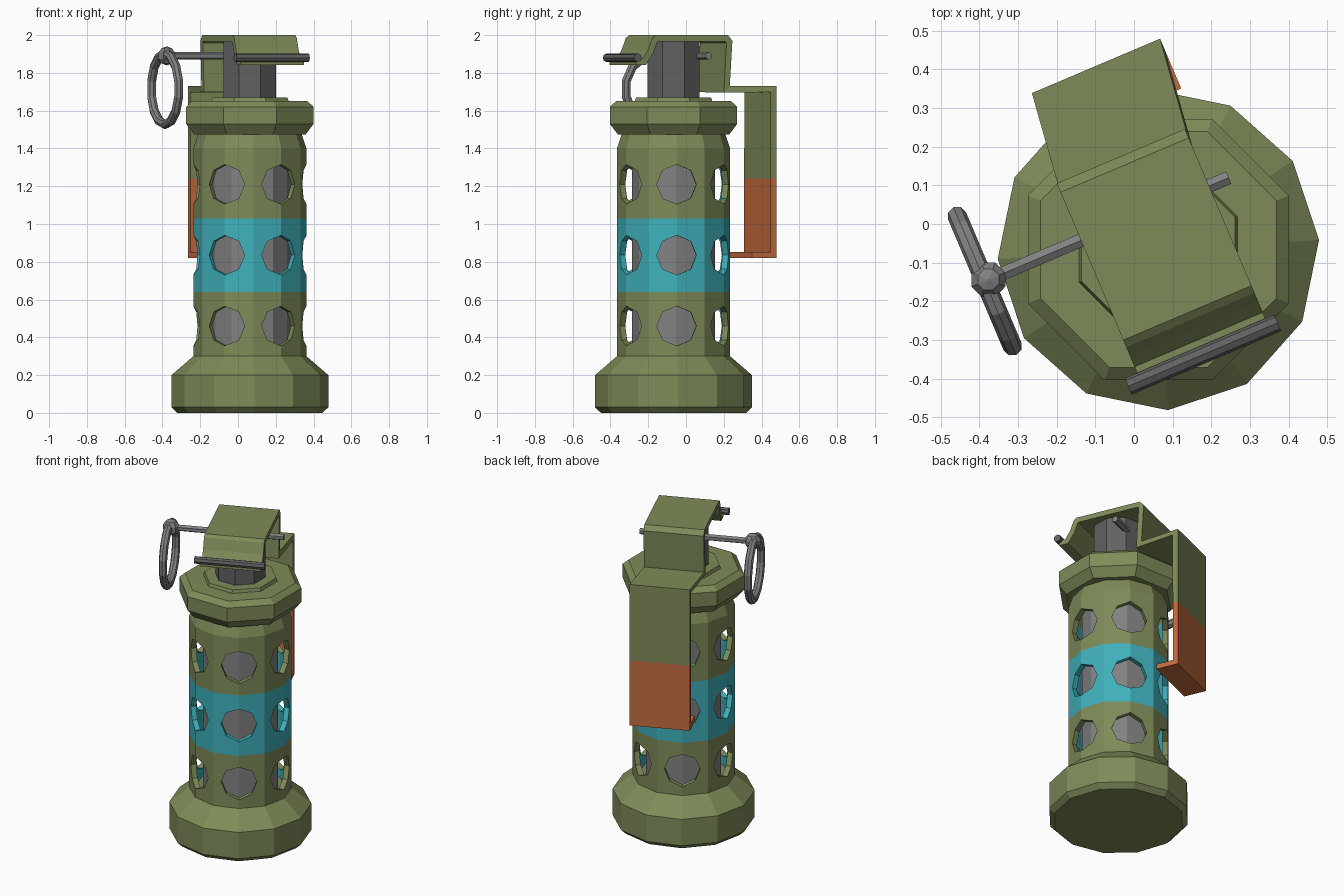
import bpy, bmesh
from math import sin, cos, pi, radians
from mathutils import Matrix, Vector

if "Cube" in bpy.data.objects:
    bpy.data.objects.remove(bpy.data.objects["Cube"])

C = Vector((0.063, -0.066, 0))                      # axis of the canister
LEVER = Matrix.Translation(C) @ Matrix.Rotation(radians(23), 4, 'Z')


def material(name, rgb):
    m = bpy.data.materials.new(name)
    m.diffuse_color = (*rgb, 1)
    m.use_nodes = True
    m.node_tree.nodes["Principled BSDF"].inputs["Base Color"].default_value = m.diffuse_color
    return m


green = material("olive", (0.21, 0.26, 0.10))
teal = material("teal", (0.05, 0.44, 0.50))
orange = material("orange", (0.55, 0.15, 0.05))
steel = material("steel", (0.22, 0.22, 0.22))
dark = material("dark_steel", (0.12, 0.12, 0.12))


def finish(name, bm, matrix, mats=()):
    bmesh.ops.recalc_face_normals(bm, faces=bm.faces)
    me = bpy.data.meshes.new(name)
    bm.to_mesh(me)
    bm.free()
    ob = bpy.data.objects.new(name, me)
    bpy.context.collection.objects.link(ob)
    ob.matrix_world = matrix
    for m in mats:
        me.materials.append(m)
    return ob


def lathe(name, profile, n, turn, mats=(), loop=False):
    """Turned part: (radius, z) profile, either capped or a closed loop."""
    bm = bmesh.new()
    rings = [[bm.verts.new((r * cos(radians(turn) + 2 * pi * i / n),
                            r * sin(radians(turn) + 2 * pi * i / n), z))
              for i in range(n)] for r, z in profile]
    pairs = list(zip(rings, rings[1:]))
    if loop:
        pairs.append((rings[-1], rings[0]))
    else:
        bm.faces.new(rings[0])
        bm.faces.new(rings[-1])
    for a, b in pairs:
        for i in range(n):
            j = (i + 1) % n
            bm.faces.new((a[i], a[j], b[j], b[i]))
    return finish(name, bm, Matrix.Translation(C), mats)


def rod(name, a, b, radius, mat, n=8):
    """Straight rod between two points in the lever frame."""
    a, b = Vector(a), Vector(b)
    bm = bmesh.new()
    rot = (b - a).to_track_quat('Z', 'Y').to_matrix().to_4x4()
    bmesh.ops.create_cone(bm, cap_ends=True, segments=n, radius1=radius, radius2=radius,
                          depth=(b - a).length,
                          matrix=Matrix.Translation((a + b) / 2) @ rot)
    return finish(name, bm, LEVER, [mat])


# Base, collar, neck and inner charge
lathe("base", [(0.385, 0), (0.416, 0.03), (0.416, 0.2), (0.30, 0.3)], 12, 3.4, [green])
lathe("collar", [(0.32, 1.475), (0.365, 1.53), (0.365, 1.62), (0.33, 1.65)], 8, 22.5, [green])
lathe("collar_step", [(0.225, 1.64), (0.215, 1.67)], 8, 22.5, [green])
lathe("neck", [(0.15, 1.66), (0.15, 1.975)], 8, 22.5, [dark])
lathe("inner_charge", [(0.22, 0.25), (0.22, 1.5)], 12, 3.4, [steel])

# Perforated tube
tube = lathe("tube", [(0.30, 0.28), (0.30, 0.64), (0.30, 1.03), (0.30, 1.40), (0.27, 1.49),
                      (0.24, 1.49), (0.265, 1.38), (0.265, 0.28)], 12, 3.4,
             [green, teal], loop=True)
bm = bmesh.new()
for z in (0.46, 0.835, 1.21):
    for k in range(6):
        m = (Matrix.Rotation(radians(3.4 + 60 * k), 4, 'Z') @ Matrix.Translation((0.31, 0, z))
             @ Matrix.Rotation(pi / 2, 4, 'Y'))
        bmesh.ops.create_cone(bm, cap_ends=True, segments=8, radius1=0.105, radius2=0.105,
                              depth=0.18, matrix=m)
cutter = finish("hole_cutter", bm, Matrix.Translation(C), [green])
cutter.hide_render = True
cutter.hide_viewport = False
mod = tube.modifiers.new("holes", 'BOOLEAN')
mod.operation, mod.solver, mod.object = 'DIFFERENCE', 'EXACT', cutter
bpy.context.view_layer.update()
bpy.context.view_layer.objects.active = tube
bpy.ops.object.modifier_apply(modifier=mod.name)
bpy.data.objects.remove(cutter)
for p in tube.data.polygons:                        # coloured middle band
    p.material_index = 1 if 0.64 < p.center.z < 1.03 else 0

# Safety lever: folded strip (back, height, sideways shift)
path = [(-0.295, 1.875, 0), (-0.255, 1.875, 0), (-0.225, 1.92, 0), (-0.20, 1.985, 0),
        (-0.18, 2.0, 0), (0.235, 2.0, 0), (0.26, 1.97, 0), (0.245, 1.73, 0),
        (0.50, 1.73, 0.032), (0.50, 1.24, 0.032), (0.50, 0.82, 0.032), (0.36, 0.82, 0.032)]
bm = bmesh.new()
rows = [[bm.verts.new((s + side, v, z)) for side in (-0.175, 0.185)] for v, z, s in path]
for i, (a, b) in enumerate(zip(rows, rows[1:])):
    f = bm.faces.new((a[0], a[1], b[1], b[0]))
    f.material_index = 1 if i >= 9 else 0
me = bpy.data.meshes.new("safety_lever")
bm.to_mesh(me)
bm.free()
lever = bpy.data.objects.new("safety_lever", me)
bpy.context.collection.objects.link(lever)
lever.matrix_world = LEVER
for m in (green, orange):
    me.materials.append(m)
solid = lever.modifiers.new("sheet", 'SOLIDIFY')
solid.thickness, solid.offset, solid.use_even_offset = 0.033, -1, True

# Hinge rod, pull pin, knob and ring
rod("hinge_rod", (-0.21, -0.295, 1.88), (0.21, -0.295, 1.88), 0.023, dark)
rod("pull_pin", (-0.44, 0.1, 1.89), (0.24, 0.1, 1.89), 0.02, steel, 6)
bm = bmesh.new()
bmesh.ops.create_uvsphere(bm, u_segments=8, v_segments=5, radius=0.05,
                          matrix=Matrix.Translation((-0.435, 0.1, 1.89)))
finish("pin_knob", bm, LEVER, [steel])

bpy.ops.mesh.primitive_torus_add(major_segments=14, minor_segments=8,
                                 major_radius=0.188, minor_radius=0.025)
ring = bpy.context.object
ring.name = "pull_ring"
ring.matrix_world = (LEVER @ Matrix.Translation((-0.445, 0.1, 1.715))
                     @ Matrix.Rotation(pi / 2, 4, 'Y'))
ring.data.materials.append(steel)
